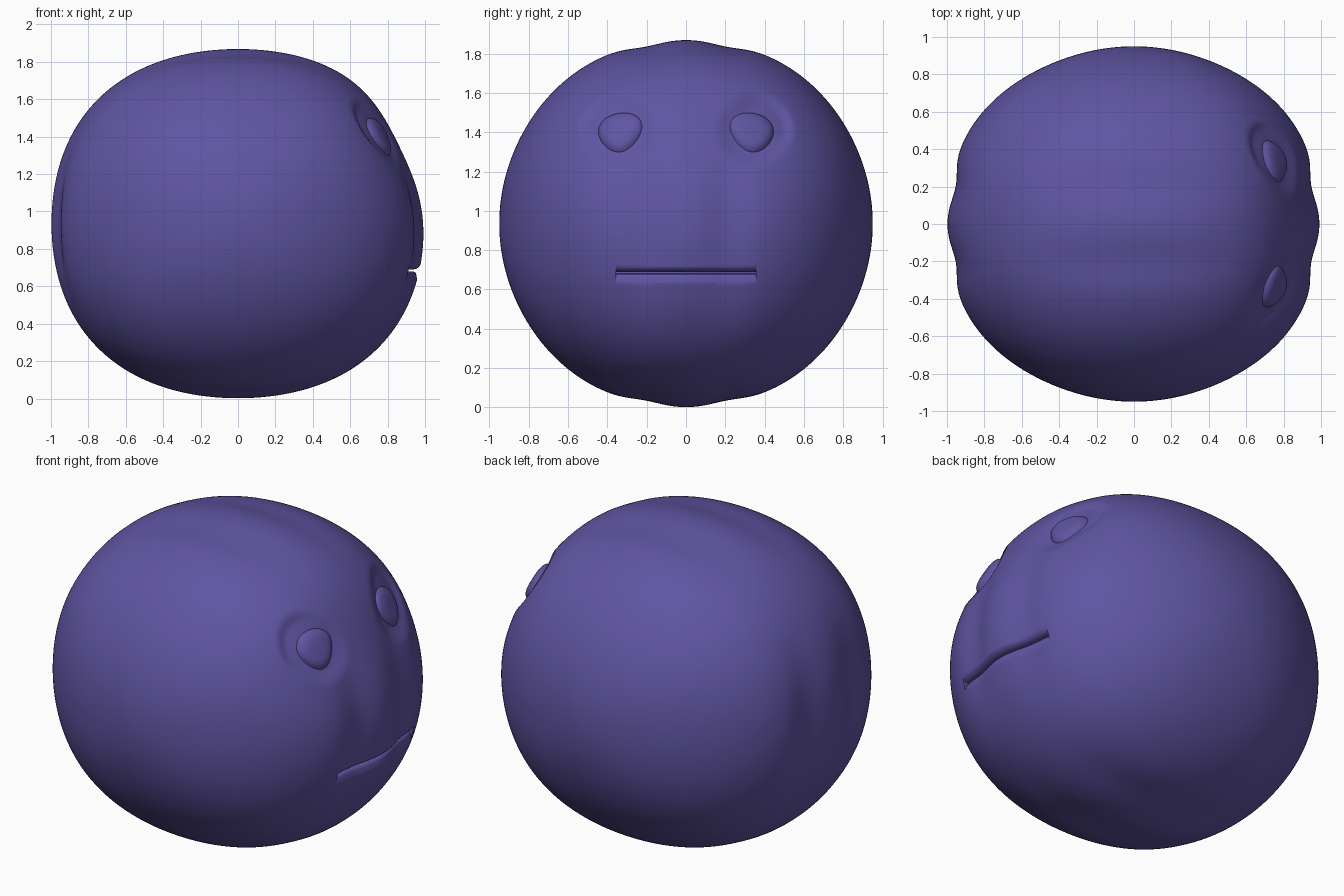
import bpy, bmesh, math
from mathutils import Vector

if "Cube" in bpy.data.objects:
    bpy.data.objects.remove(bpy.data.objects["Cube"], do_unlink=True)

skin = bpy.data.materials.new("indigo skin")
skin.use_nodes = True
COLOUR = (0.115, 0.09, 0.36, 1)
skin.diffuse_color = COLOUR
skin.node_tree.nodes["Principled BSDF"].inputs["Base Color"].default_value = COLOUR

MID = 0.935          # height of the ball's centre
EYE_Y, EYE_Z = 0.335, 1.41
MOUTH_Z = 0.685


def bell(v, width):
    return math.exp(-(v / width) ** 2)


def smooth(v):
    v = max(0.0, min(1.0, v))
    return v * v * (3 - 2 * v)


def skin_point(t, a):
    """Point on the ball: t is latitude towards +y, a the angle up from +x."""
    s = math.sin(t)
    y = 0.95 * s
    ca, sa = math.cos(a), math.sin(a)
    # slightly boxy ball, with shallow hollows beside the four pole bumps
    shoulder = (0.022 + 0.022 * ca * ca) * math.sin(2 * t) ** 2
    hollow = (0.018 + 0.014 * ca * ca) * math.cos(2 * a) ** 2
    hollow *= bell(s - 0.22, 0.125) + bell(s + 0.22, 0.125)
    corner = 0.033 * math.sin(2 * a) ** 2
    brow = 0.052 * bell(a - 0.5, 0.36) * math.exp(-(y / 0.65) ** 4)
    r = math.cos(t) * (1 + shoulder - hollow) * (1 + corner - brow)
    x, z = r * ca, MID + MID * r * sa
    # shallow dish around each eye, steeper at its outer rim
    if x > 0:
        dy, dz = abs(y) - EYE_Y - 0.01, z - EYE_Z
        d = math.hypot(dy / 0.2, dz / 0.19)
        soft = 0.6 - 0.3 * smooth((dy + dz) / 0.2)
        dish = 0.028 * smooth((1.05 - d) / soft)
        x -= dish * 0.8
        z -= dish * 0.5
    return Vector((x, y, z))


def face_point(y, z):
    """Point on the front of the ball at a given y and z."""
    t = math.asin(y / 0.95)
    low, high = -1.2, 1.4
    for _ in range(30):
        mid = (low + high) / 2
        if skin_point(t, mid).z < z:
            low = mid
        else:
            high = mid
    return skin_point(t, low)


def grid_object(name, rows, tips):
    """Skin a list of point rings; each end gets a tip point, or a flat cap for None."""
    bm = bmesh.new()
    rings = [[bm.verts.new(p) for p in row] for row in rows]
    n = len(rings[0])
    for r0, r1 in zip(rings, rings[1:]):
        for i in range(n):
            j = (i + 1) % n
            bm.faces.new((r0[i], r0[j], r1[j], r1[i]))
    for ring, tip in zip((rings[0], rings[-1]), tips):
        if tip is None:
            bm.faces.new(ring)
            continue
        v = bm.verts.new(tip)
        for i in range(n):
            bm.faces.new((ring[i], ring[(i + 1) % n], v))
    bmesh.ops.recalc_face_normals(bm, faces=bm.faces)
    mesh = bpy.data.meshes.new(name)
    bm.to_mesh(mesh)
    bm.free()
    mesh.materials.append(skin)
    ob = bpy.data.objects.new(name, mesh)
    bpy.context.collection.objects.link(ob)
    return ob


def select_only(ob):
    bpy.ops.object.select_all(action="DESELECT")
    ob.select_set(True)
    bpy.context.view_layer.objects.active = ob


# Ball-shaped head, ringed around the y axis
LAT, LON = 160, 320
rows = []
for i in range(1, LAT):
    t = math.pi * (i / LAT - 0.5)
    rows.append([skin_point(t, math.tau * k / LON - math.pi) for k in range(LON)])
head = grid_object("head", rows, ((0, -0.95, MID), (0, 0.95, MID)))

# Mouth slot: a lipped profile (depth, height) swept along the curved face
lips = [(-0.08, -0.005), (-0.08, 0.005), (-0.03, 0.005), (-0.015, 0.009),
        (-0.003, 0.018), (0.008, 0.032), (0.022, 0.058), (0.07, 0.06),
        (0.07, -0.06), (-0.010, -0.055), (-0.014, -0.04), (-0.016, -0.025),
        (-0.02, -0.013), (-0.03, -0.006)]
rows = []
for i in range(31):
    y = 0.357 * (i / 15 - 1)
    x = face_point(y, MOUTH_Z).x
    rows.append([(x + dx, y, MOUTH_Z + dz) for dx, dz in lips])
cutter = grid_object("mouth_cutter", rows, (None, None))
cutter.hide_render = True

cut = head.modifiers.new("mouth", "BOOLEAN")
cut.operation = "DIFFERENCE"
cut.solver = "EXACT"
cut.object = cutter
select_only(head)
bpy.ops.object.modifier_apply(modifier=cut.name)
bpy.data.objects.remove(cutter, do_unlink=True)
bpy.ops.object.shade_smooth_by_angle(angle=math.radians(40))


# Eyes: egg-shaped, softly domed pads sitting in the dishes
def eye(name, side):
    out = Vector((0.82, 0.2 * side, 0.54)).normalized()

    def pad_point(r, ang):
        dy = 0.114 * r * math.cos(ang) * (1 + 0.2 * math.sin(ang))
        dz = 0.104 * r * math.sin(ang) - 0.12 * dy
        lift = -0.025 + 0.055 * math.sqrt(max(0, 1 - r ** 5))
        base = face_point(side * (EYE_Y + dy), EYE_Z + dz - 0.012)
        return base + out * lift

    rings = []
    for k in range(14):
        r = math.cos(math.pi / 2 * k / 14) ** 0.6
        rings.append([pad_point(r, math.tau * i / 48) for i in range(48)])
    ob = grid_object(name, rings, (None, pad_point(0, 0)))
    select_only(ob)
    bpy.ops.object.shade_smooth_by_angle(angle=math.radians(40))


eye("left_eye", 1)
eye("right_eye", -1)
